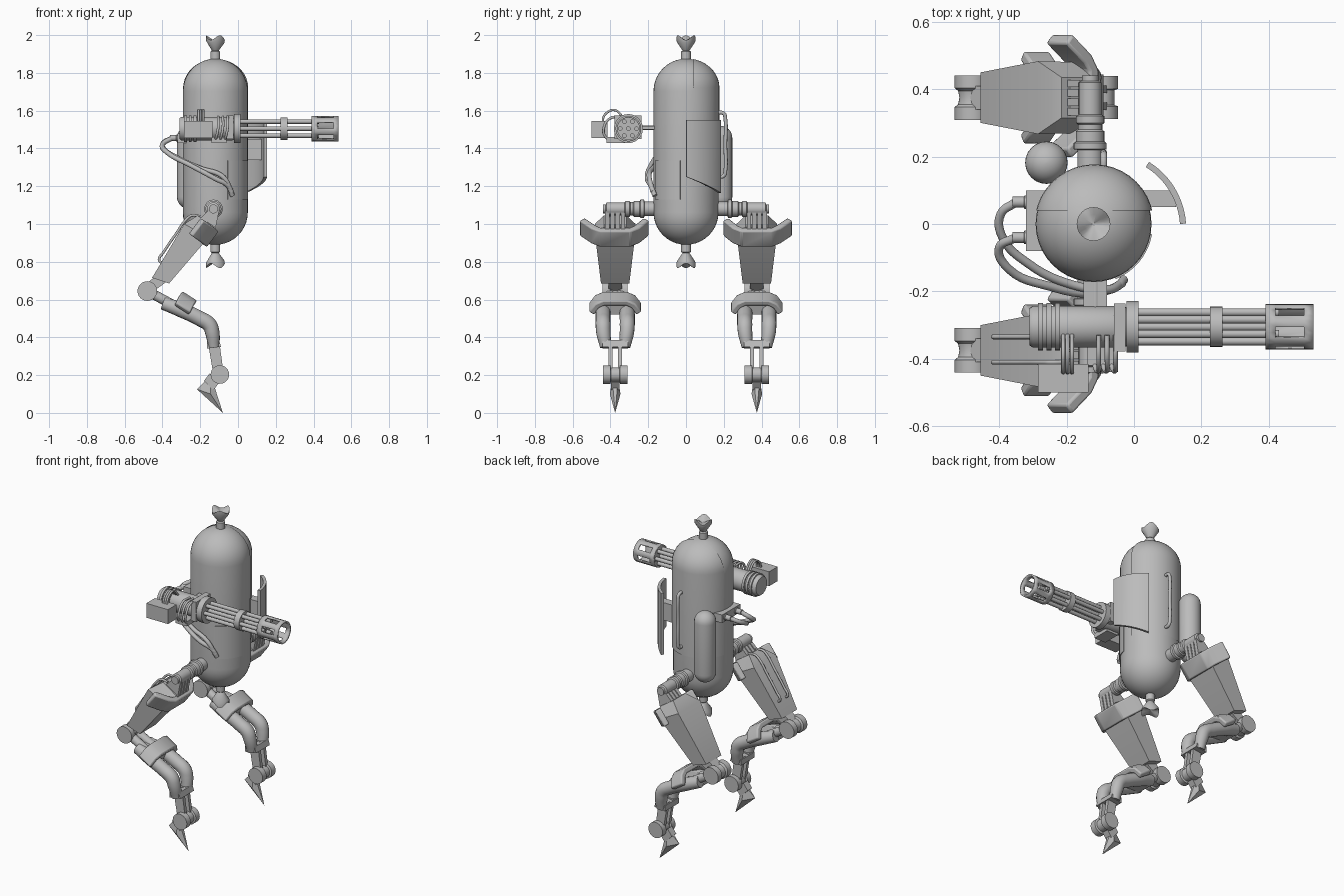
import bpy, bmesh, math
from mathutils import Vector as V

if "Cube" in bpy.data.objects:
    bpy.data.objects.remove(bpy.data.objects["Cube"])

grey = bpy.data.materials.new("plain_grey")
grey.diffuse_color = (0.5, 0.5, 0.5, 1)
grey.use_nodes = True
grey.node_tree.nodes["Principled BSDF"].inputs["Base Color"].default_value = grey.diffuse_color


def make(name, bm):
    bmesh.ops.recalc_face_normals(bm, faces=bm.faces)
    me = bpy.data.meshes.new(name)
    bm.to_mesh(me)
    bm.free()
    me.materials.append(grey)
    ob = bpy.data.objects.new(name, me)
    bpy.context.collection.objects.link(ob)
    return ob


def skin(name, rings):
    """Closed surface through rings of points, capped at both ends."""
    bm = bmesh.new()
    rings = [[bm.verts.new(p) for p in ring] for ring in rings]
    for a, b in zip(rings, rings[1:]):
        for i in range(len(a)):
            j = (i + 1) % len(a)
            bm.faces.new((a[i], a[j], b[j], b[i]))
    bm.faces.new(rings[0])
    bm.faces.new(rings[-1])
    return make(name, bm)


def lathe(name, base, axis, profile, seg=24, wave=None):
    """Spin (radius, distance) pairs around an axis."""
    q = V(axis).to_track_quat('Z', 'Y')
    rings = []
    for k, (r, t) in enumerate(profile):
        w = wave[k] if wave else 0
        rings.append([V(base) + q @ V((r * math.cos(a), r * math.sin(a), t + w * math.cos(3 * a)))
                      for a in (math.tau * i / seg for i in range(seg))])
    return skin(name, rings)


def rod(name, p0, p1, r, seg=16):
    d = V(p1) - V(p0)
    return lathe(name, p0, d, [(r, 0), (r, d.length)], seg)


def hull(name, pts):
    bm = bmesh.new()
    for p in pts:
        bm.verts.new(p)
    bmesh.ops.convex_hull(bm, input=bm.verts)
    bmesh.ops.dissolve_limit(bm, angle_limit=0.01, verts=bm.verts, edges=bm.edges)
    return make(name, bm)


def box(name, x, y, z):
    return hull(name, [(a, b, c) for a in x for b in y for c in z])


def tube(name, pts, r, radii=None):
    cu = bpy.data.curves.new(name, 'CURVE')
    cu.dimensions = '3D'
    cu.bevel_depth, cu.bevel_resolution, cu.resolution_u = r, 6, 6
    cu.use_fill_caps = True
    sp = cu.splines.new('BEZIER')
    sp.bezier_points.add(len(pts) - 1)
    for i, (bp, p) in enumerate(zip(sp.bezier_points, pts)):
        bp.co = p
        bp.radius = radii[i] if radii else 1
        bp.handle_left_type = bp.handle_right_type = 'AUTO'
    cu.materials.append(grey)
    ob = bpy.data.objects.new(name, cu)
    bpy.context.collection.objects.link(ob)
    bpy.ops.object.select_all(action='DESELECT')
    ob.select_set(True)
    bpy.context.view_layer.objects.active = ob
    bpy.ops.object.convert(target='MESH')


def band(name, path, d, half, thick):
    """Flat bar following a path, with its width along d and softened edges."""
    path, d, rings = [V(p) for p in path], V(d).normalized(), []
    for i, p in enumerate(path):
        t = path[min(i + 1, len(path) - 1)] - path[max(i - 1, 0)]
        n = t.cross(d).normalized() * thick / 2
        rings.append([p + d * half * a + n * b for a, b in ((1, 1), (1, -1), (-1, -1), (-1, 1))])
    m = skin(name, rings).modifiers.new("soft_edges", 'BEVEL')
    m.width, m.segments = 0.008, 2


def curved_plate(name, cx, cy, r, a0, a1, zfun, thick, n=12):
    """Upright plate curved around a vertical axis."""
    rings = []
    for i in range(n + 1):
        a = math.radians(a0 + (a1 - a0) * i / n)
        z0, z1 = zfun(i / n)
        rings.append([(cx + q * math.cos(a), cy + q * math.sin(a), z)
                      for q, z in ((r, z0), (r + thick, z0), (r + thick, z1), (r, z1))])
    return skin(name, rings)


def capsule(r, length, n=8, dome=None):
    h = dome or r
    low = [(max(r * math.sin(math.pi / 2 * i / n), 0.002), h - h * math.cos(math.pi / 2 * i / n)) for i in range(n + 1)]
    return low + [(q, length - t) for q, t in reversed(low)]


CX = -0.12
# Body capsule, raised half shell, tied ends
lathe("body", (CX, 0, 0.89), (0, 0, 1), capsule(0.172, 0.985, 10), 40)
shell = lathe("body_shell", (CX + 0.002, 0, 0.89), (0, 0, 1), capsule(0.177, 0.987, 10, 0.155), 40)
bm = bmesh.new()
bm.from_mesh(shell.data)
for co, no in (((0, 0.04, 0), (0, -1, 0)), ((0, 0, 1.2), (0, 0, -1))):
    bmesh.ops.bisect_plane(bm, geom=bm.verts[:] + bm.edges[:] + bm.faces[:], plane_co=co, plane_no=no, clear_outer=True)
bm.to_mesh(shell.data)
bm.free()
for nm, z, s in (("top_knot", 1.86, 1), ("bottom_knot", 0.905, -1)):
    lathe(nm, (CX, 0, z), (0, 0, s), [(0.026, 0), (0.026, 0.052), (0.018, 0.058), (0.049, 0.105), (0.05, 0.126),
          (0.028, 0.12), (0.004, 0.108)], 24, [0, 0, 0, 0.005, 0.013, 0.006, 0])

# Back tank, side handle, shield, hose plate
lathe("back_tank", (-0.26, 0.182, 1.08), (0, 0, 1), capsule(0.063, 0.44), 24)
tube("side_handle", [(-0.09, 0.16, 1.59), (-0.09, 0.2, 1.585), (-0.09, 0.208, 1.56), (-0.09, 0.208, 1.42),
                     (-0.09, 0.208, 1.28), (-0.09, 0.2, 1.255), (-0.09, 0.16, 1.25)], 0.010)
curved_plate("shield", -0.08, -0.015, 0.217, 4, 58, lambda f: (1.25 - 0.085 * f, 1.55), 0.018)
box("shield_bracket", (0.0, 0.125), (0.05, 0.1), (1.34, 1.45))
curved_plate("hose_plate", CX, 0, 0.165, -68, -10, lambda f: (1.13, 1.335), 0.011)

# Hoses and their sockets
box("hose_socket_block", (-0.32, -0.24), (-0.08, 0.1), (1.43, 1.48))
for i, y in enumerate((0.065, -0.04)):
    lathe("hose_socket_%d" % i, (-0.3, y, 1.455), (-1, 0, 0), [(0.02, 0), (0.02, 0.025), (0.016, 0.027), (0.016, 0.06)])
tube("hose_upper", [(-0.35, 0.065, 1.455), (-0.395, 0.03, 1.43), (-0.39, -0.04, 1.395), (-0.31, -0.12, 1.345),
                    (-0.2, -0.175, 1.295), (-0.08, -0.195, 1.25), (-0.035, -0.175, 1.17)], 0.013)
tube("hose_lower", [(-0.35, -0.04, 1.455), (-0.4, -0.07, 1.42), (-0.37, -0.135, 1.375), (-0.25, -0.185, 1.31),
                    (-0.12, -0.205, 1.24), (-0.05, -0.185, 1.2), (-0.03, -0.165, 1.15)], 0.013)

# Rotary gun
GY, GZ = -0.305, 1.505
X = (1, 0, 0)
lathe("gun_housing", (-0.31, GY, GZ), X, [(0.055, 0), (0.062, 0.01), (0.062, 0.28), (0.05, 0.3)], 28)
for x in (-0.285, -0.26, -0.235):
    rod("housing_ring", (x, GY, GZ), (x + 0.015, GY, GZ), 0.07, 28)
box("gun_collar", (-0.06, -0.025), (-0.378, -0.236), (1.45, 1.574))
rod("gun_front_disc", (-0.022, GY, GZ), (0.014, GY, GZ), 0.077, 28)
rod("barrel_clamp", (0.225, GY, GZ), (0.262, GY, GZ), 0.06, 28)
rod("barrel_core", (0, GY, GZ), (0.41, GY, GZ), 0.012)
for i in range(6):
    a = math.radians(60 * i)
    y, z = GY + 0.043 * math.cos(a), GZ + 0.043 * math.sin(a)
    rod("barrel", (0, y, z), (0.43, y, z), 0.012, 12)
bm = bmesh.new()
rows = [[bm.verts.new((x, GY + 0.068 * math.cos(math.tau * i / 24), GZ + 0.068 * math.sin(math.tau * i / 24)))
         for i in range(24)] for x in (0.39, 0.42, 0.505, 0.533)]
for k in range(3):
    for i in range(24):
        if k != 1 or i % 4 in (0, 1):
            j = (i + 1) % 24
            bm.faces.new((rows[k][i], rows[k][j], rows[k + 1][j], rows[k + 1][i]))
muzzle = make("muzzle", bm)
muzzle.modifiers.new("wall", 'SOLIDIFY').thickness = 0.01
rod("muzzle_back", (0.39, GY, GZ), (0.4, GY, GZ), 0.066, 24)
rod("gun_mount", (-0.115, -0.15, 1.51), (-0.115, GY, 1.51), 0.012)
box("gun_mount_plate", (-0.15, -0.08), (-0.26, -0.16), (1.5, 1.52))

# Ammunition box and feed hoops
box("ammo_box", (-0.285, -0.135), (-0.5, -0.415), (1.455, 1.545))
box("feed_tray", (-0.14, -0.06), (-0.42, -0.31), (1.43, 1.46))
for x in (-0.21, -0.197, -0.184):
    tube("feed_belt", [(x, -0.42, 1.5), (x, -0.44, 1.55), (x, -0.415, 1.592), (x, -0.375, 1.602), (x, -0.33, 1.56)], 0.006)
for x in (-0.125, -0.1, -0.075):
    tube("feed_hoop", [(x, -0.37, 1.44), (x + 0.01, -0.425, 1.46), (x + 0.02, -0.435, 1.51), (x + 0.02, -0.4, 1.56),
                       (x + 0.02, -0.33, 1.565)], 0.007)

# Legs, one on each side
D = V((-0.6, 0, -0.8))
for side, s in (("left", 1), ("right", -1)):
    C = 0.375 * s

    def P(x, y, z):
        return (x, C + y * s, z)

    def pair(points, half):
        return [P(x, k * half, z) for x, z in points for k in (-1, 1)]

    lathe(side + "_hip_axle", (-0.13, 0.13 * s, 1.08), (0, s, 0),
          [(0.038, 0), (0.038, 0.09), (0.049, 0.092), (0.049, 0.11), (0.042, 0.115), (0.042, 0.145), (0.036, 0.15),
           (0.036, 0.165), (0.042, 0.17), (0.042, 0.19), (0.034, 0.195), (0.034, 0.29), (0.024, 0.295), (0.024, 0.31)], 24)
    hull(side + "_thigh", [P(x, k * w, z) for x, z, w in (
        (-0.455, 0.715, 0.075), (-0.365, 0.685, 0.075), (-0.285, 1.0, 0.108), (-0.155, 0.93, 0.105),
        (-0.215, 1.045, 0.06), (-0.125, 0.985, 0.06)) for k in (-1, 1)])
    for k in (-0.042, -0.014, 0.014, 0.042):
        hull(side + "_hip_rib", [P(x, k + e, z) for x, z in ((-0.2, 1.03), (-0.16, 1.07), (-0.1, 1.07), (-0.12, 0.97))
                                 for e in (-0.011, 0.011)])
    band(side + "_thigh_guard", [P(-0.222, -0.165, 0.985), P(-0.17, -0.115, 0.945), P(-0.148, -0.08, 0.93),
         P(-0.148, 0.08, 0.93), P(-0.165, 0.115, 0.945), P(-0.222, 0.175, 0.985)], D, 0.052, 0.036)
    # Knee
    hull(side + "_knee_link", pair([(-0.43, 0.73), (-0.37, 0.7), (-0.48, 0.62), (-0.5, 0.67)], 0.035))
    lathe(side + "_knee", P(-0.48, -0.066, 0.645), (0, s, 0), [(0.052, 0), (0.052, 0.038), (0.042, 0.046),
          (0.038, 0.066), (0.042, 0.086), (0.052, 0.094), (0.052, 0.132)], 24)
    # Shin rails, cross pieces and curved collar
    for k in (-1, 1):
        rod(side + "_shin_link", P(-0.48, k * 0.03, 0.645), P(-0.35, k * 0.035, 0.575), 0.026)
        tube(side + "_shin_rail", [P(-0.395, k * 0.05, 0.58), P(-0.3, k * 0.062, 0.545), P(-0.2, k * 0.064, 0.498),
             P(-0.152, k * 0.064, 0.467), P(-0.136, k * 0.062, 0.425), P(-0.128, k * 0.05, 0.35)], 0.038,
             [0.9, 1.05, 1.05, 1.05, 1.0, 0.8])
        hull(side + "_shin_bar", [P(x, k * 0.025 + e, z) for x, z in ((-0.16, 0.38), (-0.1, 0.385), (-0.075, 0.2),
             (-0.13, 0.2)) for e in (-0.011, 0.011)])
    hull(side + "_shin_block", pair([(-0.4, 0.6), (-0.39, 0.54), (-0.27, 0.52), (-0.25, 0.57)], 0.05))
    hull(side + "_shin_crossbar", pair([(-0.165, 0.375), (-0.1, 0.385), (-0.09, 0.35), (-0.165, 0.34)], 0.068))
    band(side + "_shin_collar", [P(-0.295, -0.125, 0.55), P(-0.275, -0.095, 0.59), P(-0.265, -0.06, 0.605),
         P(-0.265, 0.06, 0.605), P(-0.275, 0.095, 0.59), P(-0.295, 0.125, 0.55)], (0.84, 0, -0.54), 0.046, 0.034)
    # Ankle and pointed foot
    lathe(side + "_ankle", P(-0.096, -0.064, 0.203), (0, s, 0), [(0.049, 0), (0.049, 0.038), (0.038, 0.042),
          (0.038, 0.086), (0.049, 0.09), (0.049, 0.128)], 24)
    hull(side + "_foot_neck", pair([(-0.15, 0.21), (-0.1, 0.16), (-0.13, 0.12), (-0.18, 0.17)], 0.022))
    hull(side + "_foot", [P(-0.145, 0.012, 0.2), P(-0.145, -0.012, 0.2), P(-0.217, 0, 0.125), P(-0.08, 0, 0),
         P(-0.125, 0.012, 0.14), P(-0.125, -0.012, 0.14), P(-0.145, 0.028, 0.1), P(-0.145, -0.028, 0.1)])

# Thin pipes along the back of the right thigh
for y in (-0.335, -0.41):
    tube("thigh_pipe", [(-0.405, y, 0.795), (-0.418, y, 0.81), (-0.395, y, 0.85), (-0.33, y, 0.945),
                        (-0.268, y, 1.03), (-0.245, y, 1.045), (-0.2, y, 1.04)], 0.007)

# Smooth rounded parts, keep edges sharp
bpy.ops.object.select_all(action='SELECT')
bpy.context.view_layer.objects.active = bpy.data.objects["body"]
bpy.ops.object.shade_smooth_by_angle(angle=math.radians(35))
